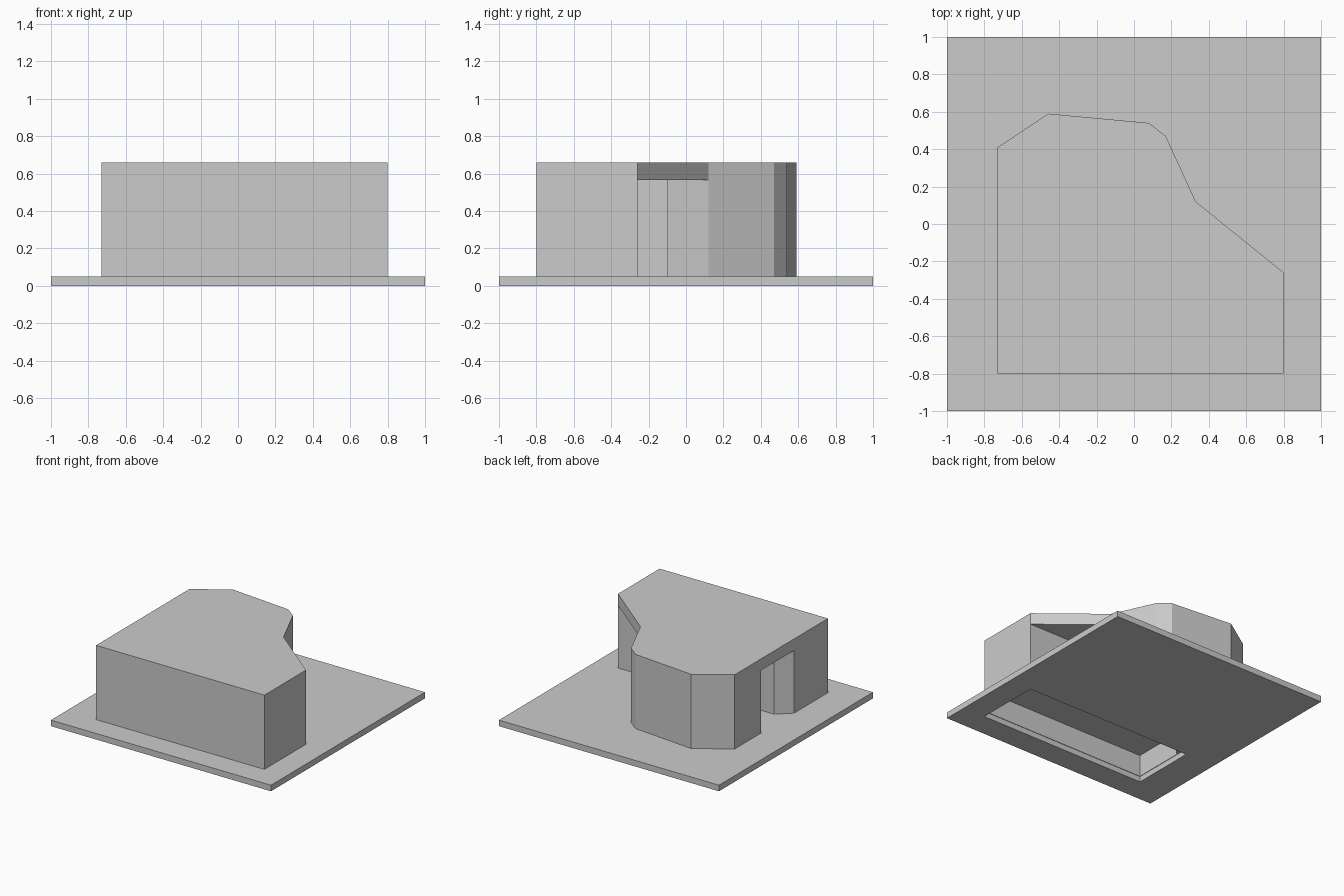
import bpy, bmesh

if "Cube" in bpy.data.objects:
    bpy.data.objects.remove(bpy.data.objects["Cube"])


def prism(name, pts, z0, z1):
    """Extrude a flat outline from z0 to z1."""
    bm = bmesh.new()
    face = bm.faces.new([bm.verts.new((x, y, z0)) for x, y in pts])
    top = bmesh.ops.extrude_face_region(bm, geom=[face])
    verts = [v for v in top["geom"] if isinstance(v, bmesh.types.BMVert)]
    bmesh.ops.translate(bm, verts=verts, vec=(0, 0, z1 - z0))
    bmesh.ops.recalc_face_normals(bm, faces=bm.faces[:])
    mesh = bpy.data.meshes.new(name)
    bm.to_mesh(mesh)
    bm.free()
    obj = bpy.data.objects.new(name, mesh)
    bpy.context.collection.objects.link(obj)
    return obj


def cut(obj, cutter):
    mod = obj.modifiers.new("pocket", "BOOLEAN")
    mod.operation = "DIFFERENCE"
    mod.solver = "EXACT"
    mod.object = cutter
    cutter.hide_render = True
    cutter.hide_set(True)


BASE, SOFFIT, TOP = 0.05, 0.565, 0.66

# square base plate
plate = prism("base_plate", [(-1, -1), (1, -1), (1, 1), (-1, 1)], 0, BASE)

# front wing with one chamfered corner
front = prism("front_wing", [(-.73, -.8), (.8, -.8), (.8, -.26), (-.62, -.26),
                             (-.73, -.36)], BASE, SOFFIT)

# rear wing and core, leaving a recess at each side
prism("rear_wing", [(.33, .12), (.17, .47), (.08, .54), (-.46, .59), (-.73, .41),
                    (-.73, .07), (-.4, .07), (-.4, -.26), (.15, -.26),
                    (.15, -.10), (.365, -.10)], BASE, SOFFIT)

# roof slab overhanging both recesses
prism("roof", [(-.73, -.8), (.8, -.8), (.8, -.26), (.33, .12), (.17, .47),
               (.08, .54), (-.46, .59), (-.73, .41)], SOFFIT, TOP)

# shallow hollow under the front wing, open at the bottom
shallow = prism("plate_cutter", [(-.73, -.8), (.8, -.8), (.8, -.26), (-.73, -.26)],
                -.1, .045)
hollow = prism("wing_cutter", [(-.726, -.796), (.796, -.796), (.796, -.264),
                               (-.618, -.264), (-.726, -.362)], -.1, .225)
cut(plate, shallow)
cut(plate, hollow)
cut(front, hollow)
